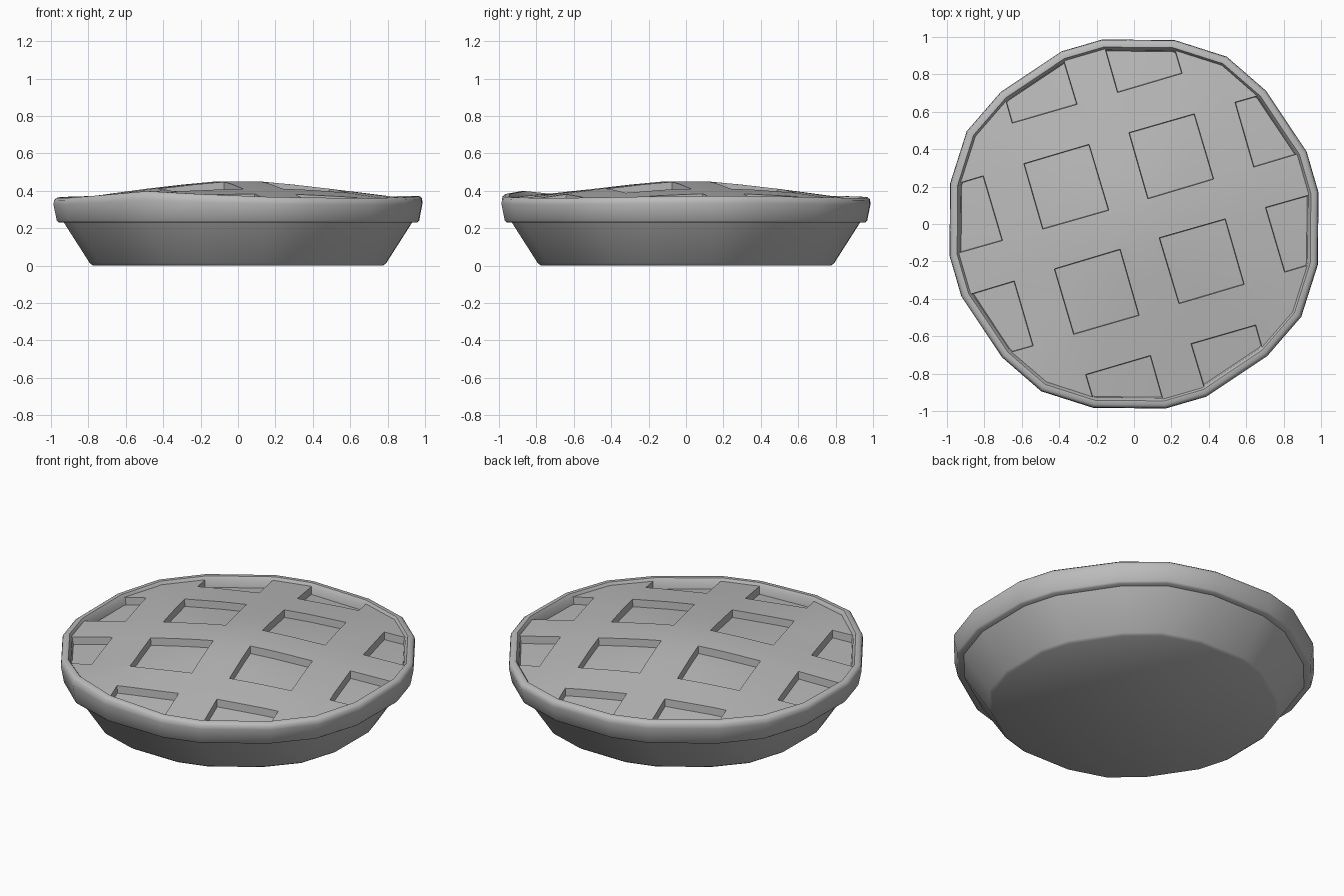
import bpy, bmesh, math
from mathutils import Matrix

if "Cube" in bpy.data.objects:
    bpy.data.objects.remove(bpy.data.objects["Cube"], do_unlink=True)

grey = bpy.data.materials.new("plain grey")
grey.use_nodes = True
grey.diffuse_color = (0.5, 0.5, 0.5, 1)
grey.node_tree.nodes["Principled BSDF"].inputs["Base Color"].default_value = (0.5, 0.5, 0.5, 1)

# Slightly irregular outline, repeated in each quarter: (angle, radius)
QUARTER = [(9.7, 1.008), (22.7, 1.008), (45.3, 1.01), (61, 1.03), (77.5, 1.014)]
OUTLINE = [(math.radians(a + 90 * q), r) for q in range(4) for a, r in QUARTER]


def make_object(name, bm):
    mesh = bpy.data.meshes.new(name)
    bmesh.ops.recalc_face_normals(bm, faces=bm.faces)
    bm.to_mesh(mesh)
    bm.free()
    obj = bpy.data.objects.new(name, mesh)
    bpy.context.collection.objects.link(obj)
    mesh.materials.append(grey)
    return obj


def smooth(obj, angle):
    bpy.ops.object.select_all(action='DESELECT')
    obj.select_set(True)
    bpy.context.view_layer.objects.active = obj
    bpy.ops.object.shade_smooth_by_angle(angle=math.radians(angle))


def crust_wave(a):
    """Uneven height of the hand-pressed edge."""
    hump = 0.026 * math.exp(-((a - math.radians(241)) / 0.3) ** 2)
    return hump + 0.006 * math.sin(3 * a + 1)


def loft(name, profile):
    """Stack scaled copies of the outline: (scale, height, wave share)."""
    bm = bmesh.new()
    rings = []
    for s, z, wave in profile:
        rings.append([bm.verts.new((s * r * math.cos(a), s * r * math.sin(a),
                                    z + wave * crust_wave(a))) for a, r in OUTLINE])
    n = len(OUTLINE)
    for low, high in zip(rings, rings[1:]):
        for i in range(n):
            j = (i + 1) % n
            bm.faces.new((low[i], low[j], high[j], high[i]))
    bm.faces.new(rings[0][::-1])
    bm.faces.new(rings[-1])
    return make_object(name, bm)


# Dish with sloping sides and a flat base
dish = loft("dish", [(0.78, 0, 0), (0.797, 0.012, 0), (0.94, 0.235, 0)])
smooth(dish, 50)

# Rolled crust edge overhanging the dish
edge = loft("crust_edge", [(0.9, 0.23, 0), (0.965, 0.23, 0), (0.975, 0.24, 0),
                           (0.993, 0.33, 0.6), (0.99, 0.355, 1), (0.975, 0.367, 1),
                           (0.952, 0.367, 1), (0.937, 0.345, 1), (0.93, 0.3, 0)])
smooth(edge, 50)


# Domed filling and the domed top crust above it
def dome(name, drop, bottom):
    top = [(0.945, 0.35, 0.8), (0.75, 0.377, 0.4), (0.5, 0.41, 0), (0.3, 0.433, 0), (0.12, 0.45, 0)]
    return loft(name, [(0.945, bottom, 0)] + [(s, z - drop, w) for s, z, w in top])


filling = dome("filling", 0.045, 0.25)
smooth(filling, 40)
lattice = dome("lattice_crust", 0, 0.26)

# Square openings, tapering slightly downwards
STEP, TILT = 0.587, math.radians(16.3)
bm = bmesh.new()
for i in range(4):
    for j in range(4):
        if i in (0, 3) and j in (0, 3):
            continue
        spot = Matrix.Rotation(TILT, 4, 'Z') @ Matrix.Translation(
            ((i - 1.5) * STEP, (j - 1.5) * STEP, 0.4))
        bmesh.ops.create_cone(bm, cap_ends=True, segments=4, radius1=0.24, radius2=0.275,
                              depth=0.4, matrix=spot @ Matrix.Rotation(math.pi / 4, 4, 'Z'))
cutter = make_object("opening_cutter", bm)
cutter.hide_render = True
cut = lattice.modifiers.new("openings", 'BOOLEAN')
cut.operation = 'DIFFERENCE'
cut.solver = 'EXACT'
cut.object = cutter

# Bake the openings, then shade the crust
bpy.context.view_layer.update()
baked = bpy.data.meshes.new_from_object(lattice.evaluated_get(bpy.context.evaluated_depsgraph_get()))
lattice.modifiers.clear()
lattice.data = baked
bpy.data.objects.remove(cutter, do_unlink=True)
smooth(lattice, 35)
